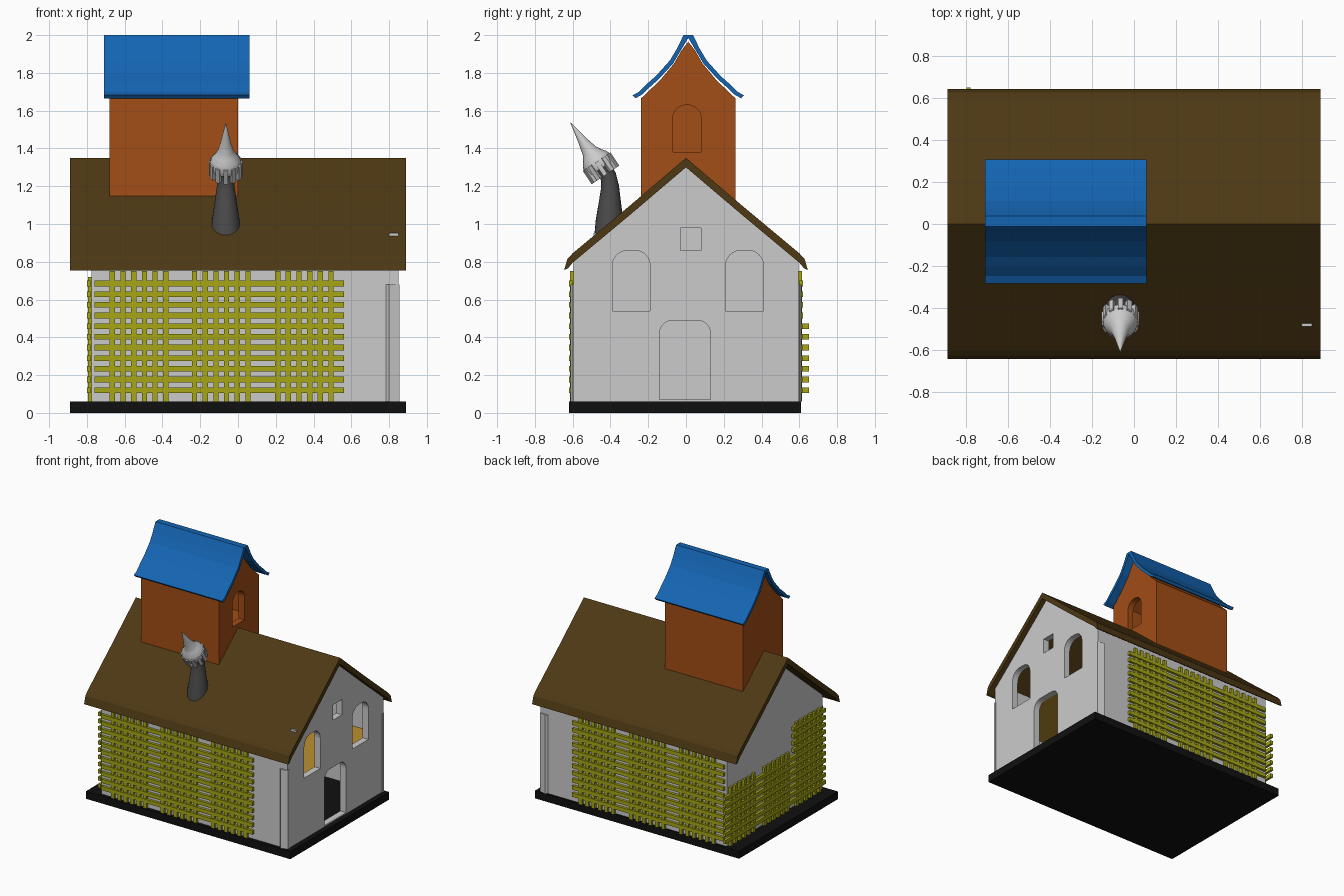
import bpy, bmesh
from math import sin, cos, pi, tau
from mathutils import Vector, Matrix

if "Cube" in bpy.data.objects:
    bpy.data.objects.remove(bpy.data.objects["Cube"])


def material(name, r, g, b):
    m = bpy.data.materials.new(name)
    m.diffuse_color = (r, g, b, 1)
    m.use_nodes = True
    m.node_tree.nodes["Principled BSDF"].inputs["Base Color"].default_value = m.diffuse_color
    return m


BLACK = material("black", .005, .005, .005)
BROWN = material("roof_brown", .075, .04, .007)
ORANGE = material("orange", .36, .075, .008)
BLUE = material("blue", .007, .13, .45)
OLIVE = material("olive", .38, .38, .008)
OCHRE = material("ochre", .5, .28, .03)
DARK = material("dark_grey", .07, .07, .07)


def finish(name, bm, mat=None):
    bmesh.ops.recalc_face_normals(bm, faces=bm.faces)
    me = bpy.data.meshes.new(name)
    bm.to_mesh(me)
    bm.free()
    ob = bpy.data.objects.new(name, me)
    bpy.context.collection.objects.link(ob)
    if mat:
        me.materials.append(mat)
    return ob


def prism(name, pts, a, b, mat=None, vertical=False):
    """Extrude a (y, z) profile along x, or an (x, y) plan along z."""
    place = (lambda p, t: (p[0], p[1], t)) if vertical else (lambda p, t: (t, p[0], p[1]))
    bm = bmesh.new()
    lo = [bm.verts.new(place(p, a)) for p in pts]
    hi = [bm.verts.new(place(p, b)) for p in pts]
    bm.faces.new(lo)
    bm.faces.new(hi)
    n = len(pts)
    for i in range(n):
        j = (i + 1) % n
        bm.faces.new((lo[i], lo[j], hi[j], hi[i]))
    return finish(name, bm, mat)


def add_box(bm, lo, hi):
    lo, hi = Vector(lo), Vector(hi)
    bmesh.ops.create_cube(bm, size=1, matrix=Matrix.Translation((lo + hi) / 2) @ Matrix.Diagonal((*(hi - lo), 1)))


def box(name, lo, hi, mat=None):
    bm = bmesh.new()
    add_box(bm, lo, hi)
    return finish(name, bm, mat)


def arch(y0, y1, z0, z1, r):
    """Opening outline with rounded top corners."""
    pts = [(y0, z0), (y1, z0)]
    for cy, start in ((y1 - r, 0), (y0 + r, pi / 2)):
        pts += [(cy + r * cos(start + k * pi / 12), z1 - r + r * sin(start + k * pi / 12)) for k in range(7)]
    return pts


def cut(ob, cutters):
    bpy.context.view_layer.objects.active = ob
    for c in cutters:
        m = ob.modifiers.new("cut", 'BOOLEAN')
        m.operation = 'DIFFERENCE'
        m.object = c
        bpy.ops.object.modifier_apply(modifier=m.name)
        bpy.data.objects.remove(c)


def lathe(name, rings, mat=None, n=24):
    """Skin tilted circles given as (y, z, radius, tilt)."""
    bm = bmesh.new()
    loops = [[bm.verts.new((CX + r * cos(tau * k / n), y + r * sin(tau * k / n) * cos(t),
                            z + r * sin(tau * k / n) * sin(t))) for k in range(n)] for y, z, r, t in rings]
    for A, B in zip(loops, loops[1:]):
        for k in range(n):
            bm.faces.new((A[k], A[k - 1], B[k - 1], B[k]))
    bm.faces.new(loops[0])
    bm.faces.new(loops[-1])
    ob = finish(name, bm, mat)
    bpy.context.view_layer.objects.active = ob
    ob.select_set(True)
    bpy.ops.object.shade_smooth_by_angle()
    ob.select_set(False)
    return ob


# Base slab and house shell with openings in the right gable
box("base", (-.89, -.62, 0), (.89, .61, .06), BLACK)
walls = prism("walls", [(-.595, .05), (.595, .05), (.595, .80), (0, 1.305), (-.595, .80)], -.775, .85)
cut(walls, [
    prism("hollow", [(-.56, .0), (.56, .0), (.56, .86), (0, 1.36), (-.56, .86)], -.735, .80),
    prism("door_cut", arch(-.14, .13, .07, .49, .07), .7, .95),
    prism("window_cut", arch(-.39, -.19, .54, .86, .08), .7, .95),
    prism("window_cut", arch(.21, .41, .54, .86, .08), .7, .95),
    prism("vent_cut", [(-.03, .86), (.08, .86), (.08, .98), (-.03, .98)], .7, .95)])
box("upper_floor", (-.74, -.57, .49), (.81, .57, .525), OCHRE)

# Chamfered corner posts on the right end
for s, nm in ((-1, "front"), (1, "back")):
    prism(nm + "_corner_post", [(.77, s * .58), (.80, s * .612), (.855, s * .597), (.855, s * .58)],
          .06, .68, vertical=True)

# Main roof with turned-down eaves
half = [(.3, 1.095), (.6, .845), (.628, .815), (.645, .755)]
inner = [(.625, .765), (.60, .795), (.3, 1.045)]
right = half + inner
prism("main_roof", [(0, 1.35)] + right + [(0, 1.30)] + [(-y, z) for y, z in reversed(right)], -.89, .89, BROWN)
box("roof_peg", (.80, -.49, .93), (.85, -.475, .952))

# Tower with concave gables
C = .012
curve = [(.25, 1.665), (.15, 1.76), (.075, 1.85), (.035, 1.92)]
tower = prism("tower", [(C + y, z) for y, z in [(0, 1.32), (.25, 1.11)] + curve + [(0, 1.965)]]
              + [(C - y, z) for y, z in reversed(curve)] + [(C - .25, 1.11)], -.68, 0, ORANGE)
cut(tower, [prism("tower_hollow", [(C - .2, 1.36), (C + .2, 1.36), (C + .2, 1.66), (C, 1.82), (C - .2, 1.66)], -.63, -.05),
            prism("tower_window_cut", arch(-.07, .08, 1.38, 1.63, .07), -.2, .1)])

# Tower roof sheet
out = [(.025, 2.0), (.062, 1.925), (.098, 1.865), (.17, 1.785), (.215, 1.745), (.26, 1.70), (.295, 1.682)]
inn = [(.28, 1.665), (.245, 1.685), (.2, 1.728), (.155, 1.768), (.08, 1.85), (.045, 1.91), (.0, 1.985)]
prism("tower_roof", [(C + y, z) for y, z in out + inn] + [(C - y, z) for y, z in reversed(out + inn[:-1])],
      -.71, .06, BLUE)

# Bent chimney, toothed cap and spike
CX = -.065
lathe("chimney", [(-.405, .94, .08, 0), (-.405, 1.02, .073, 0), (-.403, 1.12, .058, 0), (-.402, 1.2, .047, .1),
                  (-.412, 1.255, .043, .4), (-.445, 1.305, .045, .59)], DARK)
T, O = .59, Vector((CX, -.45, 1.295))


def along(d):
    return O.y - sin(T) * d, O.z + cos(T) * d


lathe("chimney_cap", [(*along(d), r, T) for d, r in
                      ((.0, .04), (.0, .08), (.03, .085), (.06, .076), (.085, .056), (.11, .042), (.17, .026), (.29, .001))])
bm = bmesh.new()
for k in range(12):
    m = Matrix.Translation(O) @ Matrix.Rotation(T, 4, 'X') @ Matrix.Rotation(tau * k / 12, 4, 'Z')
    bmesh.ops.create_cube(bm, size=1, matrix=m @ Matrix.Translation((.078, 0, .0)) @ Matrix.Diagonal((.022, .024, .085, 1)))
finish("cap_teeth", bm)


# Lattice panels on front, back and left walls
def lattice(name, h0, h1, top, bars, uprights, put):
    bm = bmesh.new()
    for i in range(bars):
        z = .12 + .0565 * i
        add_box(bm, put(h0, .6, z - .015)[0], put(h1, .62, z + .015)[0])
    for u in uprights:
        add_box(bm, put(u - .014, .594, .06)[0], put(u + .014, .614, top)[0])
    return finish(name, bm, OLIVE)


sets = [s + .0565 * k for s in (-.665, -.23, .21) for k in range(6)]
lattice("front_lattice", -.76, .56, .75, 11, sets, lambda h, d, z: [(h, -d, z)])
lattice("back_lattice", -.76, .56, .75, 11, sets, lambda h, d, z: [(h, d, z)])
left = lambda h, d, z: [(-d - .18, h, z)]
lattice("left_lattice_tall", -.6, -.2, .72, 11, [-.54 + .0565 * k for k in range(6)], left)
lattice("left_lattice_low", -.2, .65, .52, 7,
        [-.14 + .0565 * k for k in range(6)] + [.28 + .0565 * k for k in range(6)], left)
